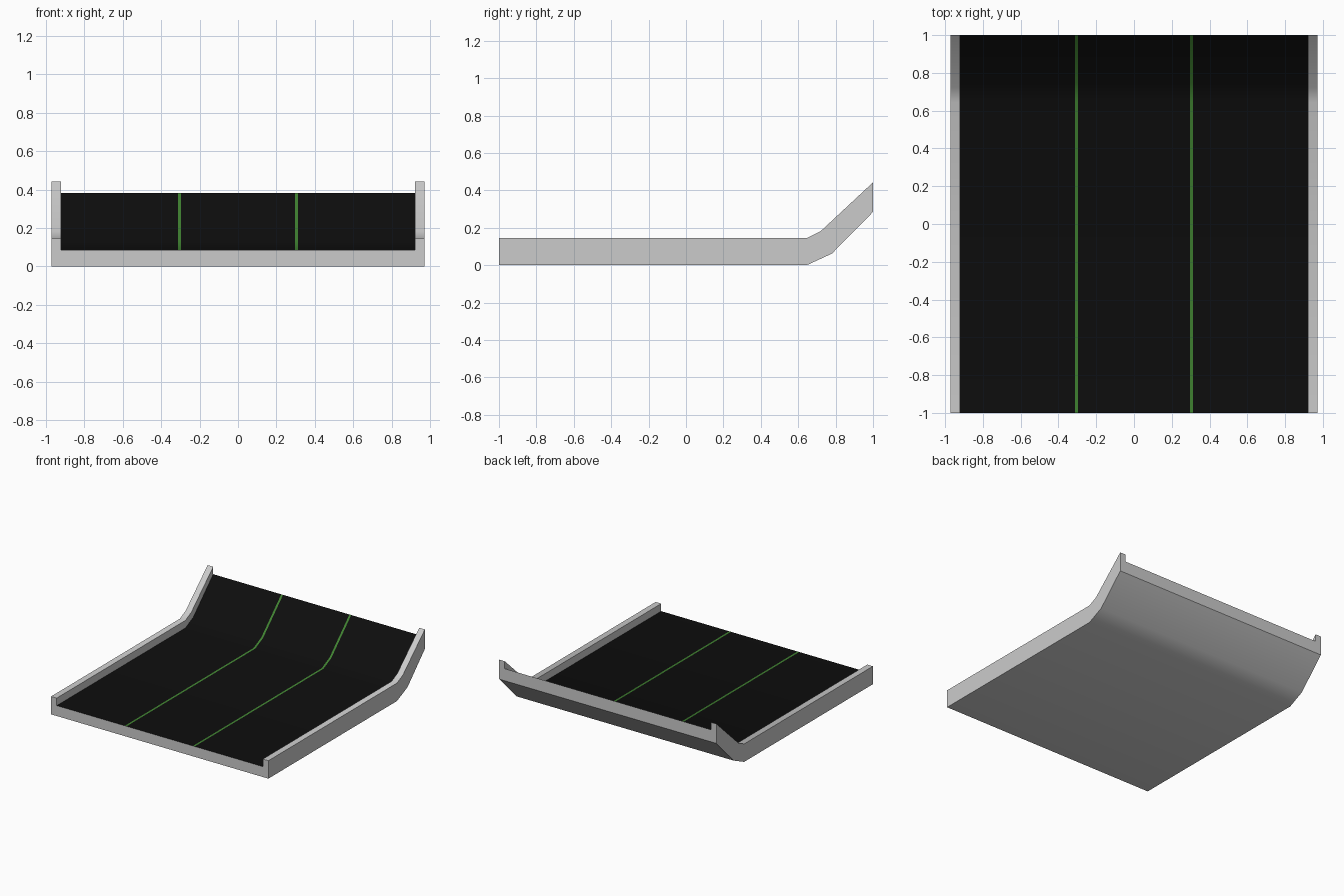
import bpy, math

if "Cube" in bpy.data.objects:
    bpy.data.objects.remove(bpy.data.objects["Cube"])

# Lengthwise rails of the sweep as (y, z): underside, bed surface, side wall top
BOTTOM = [(-1, 0), (0.645, 0), (0.78, 0.062), (1, 0.285)]
BED = [(-1, 0.084), (0.645, 0.084), (0.745, 0.132), (1, 0.383)]
TOP = [(-1, 0.145), (0.645, 0.145), (0.72, 0.182), (1, 0.443)]
OUTER, INNER = 0.972, 0.922
STRIPE_X, STRIPE_HALF = 0.305, 0.008


def material(name, rgb):
    mat = bpy.data.materials.new(name)
    mat.diffuse_color = (*rgb, 1)
    mat.use_nodes = True
    mat.node_tree.nodes["Principled BSDF"].inputs["Base Color"].default_value = mat.diffuse_color
    return mat


def sweep(name, section, strips=((0, None),), caps=False, mat=None):
    """Sweep a chain of (x, rail) points front to back; caps close both ends."""
    n = len(section)
    verts = [(x, *rail[i]) for i in range(len(BOTTOM)) for x, rail in section]
    faces = []
    for i in range(len(BOTTOM) - 1):
        for j in range(n - 1):
            a = i * n + j
            faces.append((a, a + 1, a + 1 + n, a + n))
    if caps:
        last = (len(BOTTOM) - 1) * n
        faces.append(tuple(reversed(range(n))))
        faces.append(tuple(range(last, last + n)))
    mesh = bpy.data.meshes.new(name)
    mesh.from_pydata(verts, [], faces)
    obj = bpy.data.objects.new(name, mesh)
    bpy.context.collection.objects.link(obj)
    if mat:
        mesh.materials.append(mat)
    bpy.ops.object.select_all(action='DESELECT')
    obj.select_set(True)
    bpy.context.view_layer.objects.active = obj
    bpy.ops.object.shade_smooth_by_angle(angle=math.radians(30))
    return obj


black = material("bed_black", (0.004, 0.004, 0.004))
green = material("stripe_green", (0.05, 0.22, 0.03))

# Grey tray: side walls, underside and end faces
half = [(INNER, BED), (INNER, TOP), (OUTER, TOP), (OUTER, BOTTOM)]
sweep("tray_frame", half + [(-x, r) for x, r in reversed(half)], caps=True)

# Black bed panels separated by two green stripes, all flush
a, b = STRIPE_X - STRIPE_HALF, STRIPE_X + STRIPE_HALF
for name, x0, x1, mat in [
    ("bed_left", -INNER, -b, black),
    ("stripe_left", -b, -a, green),
    ("bed_middle", -a, a, black),
    ("stripe_right", a, b, green),
    ("bed_right", b, INNER, black),
]:
    sweep(name, [(x0, BED), (x1, BED)], mat=mat)
